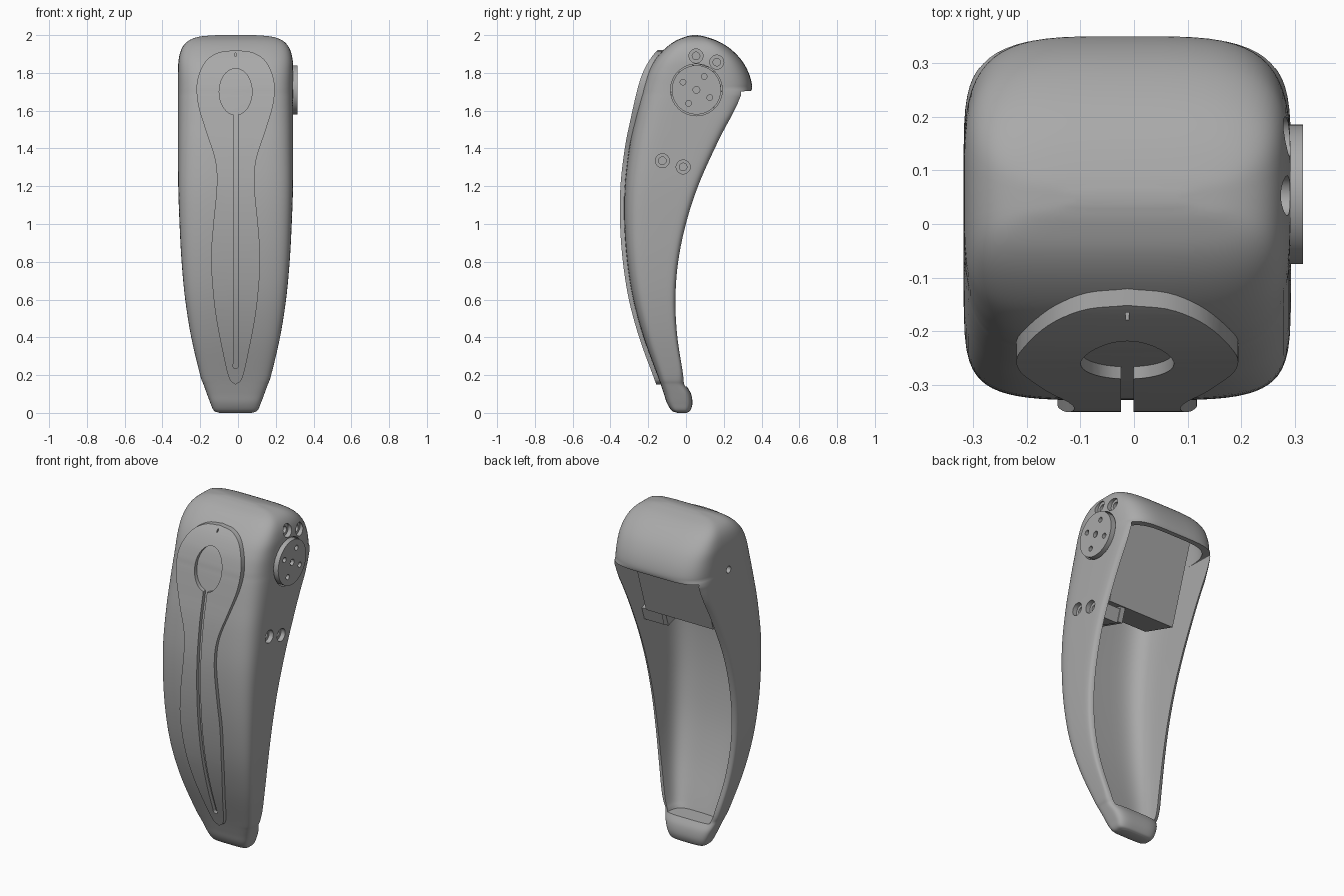
import bpy, bmesh, math
from mathutils import Vector, Matrix

if "Cube" in bpy.data.objects:
    bpy.data.objects.remove(bpy.data.objects["Cube"])

CX = -0.0125          # centre line of the body
WALL = 0.03
grey = bpy.data.materials.new("plain_grey")
grey.diffuse_color = (0.4, 0.4, 0.4, 1)
grey.use_nodes = True
grey.node_tree.nodes["Principled BSDF"].inputs["Base Color"].default_value = grey.diffuse_color


def finish(name, bm):
    bmesh.ops.recalc_face_normals(bm, faces=bm.faces)
    me = bpy.data.meshes.new(name)
    bm.to_mesh(me)
    bm.free()
    me.materials.append(grey)
    ob = bpy.data.objects.new(name, me)
    bpy.context.collection.objects.link(ob)
    return ob


def loft(name, rings):
    bm = bmesh.new()
    vs = [[bm.verts.new(p) for p in r] for r in rings]
    n = len(vs[0])
    for a, b in zip(vs, vs[1:]):
        for i in range(n):
            j = (i + 1) % n
            bm.faces.new((a[i], a[j], b[j], b[i]))
    bm.faces.new(vs[0])
    bm.faces.new(vs[-1][::-1])
    return finish(name, bm)


def cyl_x(name, r, x0, x1, y, z, seg=40):
    ring = [(r * math.cos(2 * math.pi * i / seg), r * math.sin(2 * math.pi * i / seg)) for i in range(seg)]
    return loft(name, [[(x, y + a, z + b) for a, b in ring] for x in (x0, x1)])


def prism_y(name, outline):
    return loft(name, [[(CX + x, y, z) for x, z in outline] for y in (-0.6, 0.1)])


def box(name, lo, hi, m):
    bm = bmesh.new()
    bmesh.ops.create_cube(bm, size=1)
    for v in bm.verts:
        v.co = m @ Vector([(l + h) / 2 + c * (h - l) for l, h, c in zip(lo, hi, v.co)])
    return finish(name, bm)


def boolean(ob, cutter, op='DIFFERENCE'):
    mod = ob.modifiers.new("cut", 'BOOLEAN')
    mod.operation, mod.solver, mod.object = op, 'EXACT', cutter
    bpy.context.view_layer.objects.active = ob
    bpy.ops.object.modifier_apply(modifier=mod.name)
    bpy.data.objects.remove(cutter)


def spline(keys, steps):
    # Catmull-Rom curve through key tuples
    ks = [Vector(k) for k in keys]
    ks = [2 * ks[0] - ks[1]] + ks + [2 * ks[-1] - ks[-2]]
    out = []
    for i in range(1, len(ks) - 2):
        a, b, c, d = ks[i - 1:i + 3]
        for s in range(steps):
            t = s / steps
            out.append(0.5 * (2 * b + (c - a) * t + (2 * a - 5 * b + 4 * c - d) * t * t
                              + (3 * b - a - 3 * c + d) * t ** 3))
    return out + [ks[-2]]


def section(z, yf, yb, w, nb, nf=4.5):
    # rounded rectangle with separate front and back roundness
    yc = yf + (yb - yf) * 0.5
    pts = []
    for i in range(64):
        a = 2 * math.pi * (i + 0.5) / 64
        c, s = math.cos(a), math.sin(a)
        n = nb if s > 0 else nf
        x = w * math.copysign(abs(c) ** (2 / n), c)
        y = (yb - yc if s > 0 else yc - yf) * math.copysign(abs(s) ** (2 / n), s)
        pts.append((CX + x, yc + y, z))
    return pts


# height, front, back, half width
KEYS = [(0, -.045, .005, .085), (.012, -.075, .022, .115), (.05, -.1, .034, .133), (.1, -.117, .027, .152),
        (.15, -.134, .0, .17), (.2, -.152, -.012, .188), (.4, -.225, -.043, .235), (.6, -.28, -.052, .267),
        (.8, -.312, -.036, .286), (1, -.327, .006, .297), (1.2, -.325, .072, .304), (1.4, -.302, .162, .305),
        (1.55, -.272, .24, .305), (1.65, -.25, .305, .305), (1.69, -.24, .337, .305), (1.73, -.23, .35, .305),
        (1.8, -.205, .332, .305), (1.87, -.165, .292, .302), (1.93, -.11, .232, .285), (1.97, -.055, .165, .25),
        (1.992, .0, .1, .19), (2.0, .035, .06, .1)]
samples = spline([k for k in KEYS], 5)


def back_round(z):
    if z < 0.15:
        return 4
    return 4 + 6 * min(1, max(0, (1.72 - z) / 0.15)) * min(1, (z - .15) / .1)


# horn-shaped shell, hollow and open at the back
shell = loft("shell", [section(z, f, b, w, back_round(z)) for z, f, b, w in samples])
inner = []
for z, f, b, w in samples:
    if z < 0.14 or b - f < 0.2 and z > 1.5:
        continue
    zi = z - WALL * max(0, (z - 1.75) / 0.25)
    if z < 1.7:
        inner.append(section(zi, f + WALL, b + 0.2, w - WALL, 12))
    else:
        inner.append(section(zi, f + WALL, b - WALL, w - WALL, 4))
boolean(shell, loft("cavity", inner))

# screw holes and servo openings in the side walls
SCREWS = [(.053, 1.89), (.163, 1.857), (-.125, 1.335), (-.015, 1.302)]
AXIS = (.055, 1.71)
for y, z in SCREWS:
    boolean(shell, cyl_x("hole", .037, .2, .4, y, z))
boolean(shell, cyl_x("hole", .137, .2, .4, *AXIS))
boolean(shell, cyl_x("hole", .02, -.4, -.2, *AXIS))

# front plate: a curved sheet trimmed to a spoon outline
front = [Vector((f, z)) for z, f, b, w in samples if .08 < z < 1.98]
outer, under = [], []
for i, p in enumerate(front):
    t = (front[min(i + 1, len(front) - 1)] - front[max(i - 1, 0)]).normalized()
    nrm = Vector((-t.y, t.x))
    outer.append(p + nrm * .022)
    under.append(p - nrm * .02)
loop = outer + under[::-1]
plate = loft("front_plate", [[(x, p.x, p.y) for p in loop] for x in (-.3, .28)])
half = spline([(0, .15), (.035, .185), (.07, .33), (.11, .55), (.13, .8), (.12, .98), (.1, 1.2), (.109, 1.34),
               (.16, 1.5), (.2, 1.64), (.203, 1.76), (.16, 1.86), (.09, 1.908), (0, 1.92)], 5)
outline = [(p.x, p.y) for p in half] + [(-p.x, p.y) for p in half[-2:0:-1]]
boolean(plate, prism_y("outline", outline), 'INTERSECT')
circle = [(math.cos(math.pi * i / 20), math.sin(math.pi * i / 20)) for i in range(40)]
boolean(plate, prism_y("oval", [(.087 * c, 1.7 + .123 * s) for c, s in circle]))
boolean(plate, prism_y("slot", [(-.012, .25), (.012, .25), (.012, 1.62), (-.012, 1.62)]))
boolean(plate, prism_y("slot_end", [(.015 * c, .25 + .015 * s) for c, s in circle]))
boolean(plate, prism_y("mark", [(-.003, 1.888), (.003, 1.888), (.003, 1.905), (-.003, 1.905)]))

# servo motor, leaning with the head
M = Matrix.Translation((0, .019, 1.596)) @ Matrix.Rotation(math.radians(-17.6), 4, 'X')
parts = [shell, plate]
parts.append(box("servo_body", (-.22, -.118, -.24), (.22, .118, .24), M))
parts.append(box("servo_flange", (.1, -.105, -.325), (.13, .105, .325), M))
for side in (-1, 1):
    c = .2925 * side
    post = box("screw_post", (.13, -.1, c - .04), (.265, .1, c + .04), M)
    for y, z in SCREWS[:2] if side > 0 else SCREWS[2:]:
        boolean(post, cyl_x("bore", .02, .1, .4, y, z))
    parts.append(post)
parts.append(cyl_x("servo_shaft", .05, .2, .28, *AXIS))

# round servo horn with screw holes
horn = cyl_x("servo_horn", .13, .27, .315, *AXIS, seg=64)
boolean(horn, cyl_x("bore", .018, .295, .4, *AXIS))
for k in range(4):
    a = math.radians(60 + 90 * k)
    boolean(horn, cyl_x("bore", .015, .295, .4, AXIS[0] + .082 * math.cos(a), AXIS[1] + .082 * math.sin(a), 24))
parts.append(horn)

for ob in parts:
    bpy.ops.object.select_all(action='DESELECT')
    ob.select_set(True)
    bpy.context.view_layer.objects.active = ob
    bpy.ops.object.shade_smooth_by_angle(angle=math.radians(35))
